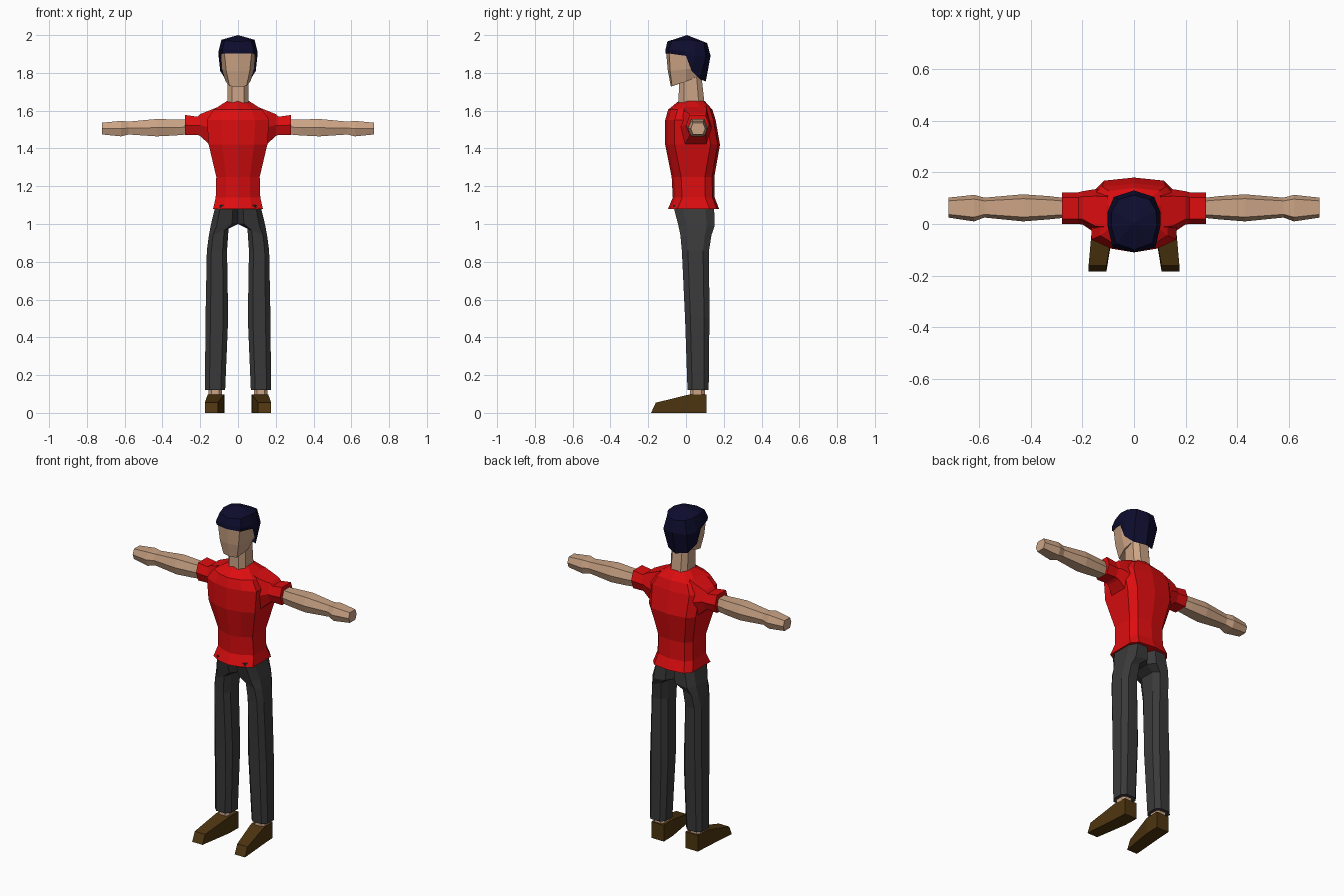
import bpy, bmesh

if "Cube" in bpy.data.objects:
    bpy.data.objects.remove(bpy.data.objects["Cube"])


def material(name, rgb):
    m = bpy.data.materials.new(name)
    m.diffuse_color = (*rgb, 1)
    m.use_nodes = True
    m.node_tree.nodes["Principled BSDF"].inputs["Base Color"].default_value = m.diffuse_color
    return m


RED = material("red cloth", (0.72, 0.004, 0.005))
SKIN = material("skin", (0.60, 0.37, 0.235))
NAVY = material("dark navy hair", (0.004, 0.004, 0.028))
GREY = material("charcoal cloth", (0.042, 0.042, 0.042))
BROWN = material("brown leather", (0.075, 0.035, 0.005))


def loft(name, mat, rings, mirror=False, start_cap=True, apex=None):
    """Skin a list of closed rings; optionally end in a point and mirror in x."""
    bm = bmesh.new()
    rows = [[bm.verts.new(p) for p in r] for r in rings]
    n = len(rows[0])
    for a, b in zip(rows, rows[1:]):
        for i in range(n):
            j = (i + 1) % n
            bm.faces.new((a[i], a[j], b[j], b[i]))
    if start_cap:
        bm.faces.new(rows[0][::-1])
    if apex:
        tip = bm.verts.new(apex)
        for i in range(n):
            bm.faces.new((rows[-1][i], rows[-1][(i + 1) % n], tip))
    else:
        bm.faces.new(rows[-1])
    bmesh.ops.recalc_face_normals(bm, faces=bm.faces)
    me = bpy.data.meshes.new(name)
    bm.to_mesh(me)
    bm.free()
    me.materials.append(mat)
    ob = bpy.data.objects.new(name, me)
    bpy.context.collection.objects.link(ob)
    if mirror:
        mod = ob.modifiers.new("mirror", 'MIRROR')
        mod.use_mirror_merge = False
    return ob


def whole(half):
    """Complete a half ring that runs from front centre to back centre."""
    return half + [(-x, y, z) for x, y, z in half[-2:0:-1]]


def octagon(z, x0, x1, y0, y1, c=0.22):
    """Horizontal rectangle with cut corners."""
    dx, dy = (x1 - x0) * c, (y1 - y0) * c
    return [(x0 + dx, y0, z), (x1 - dx, y0, z), (x1, y0 + dy, z), (x1, y1 - dy, z),
            (x1 - dx, y1, z), (x0 + dx, y1, z), (x0, y1 - dy, z), (x0, y0 + dy, z)]


def hexagon(x, y0, y1, z0, z1, k=0.16):
    """Limb section across x, with flat top and bottom."""
    d, m = (y1 - y0) * k, (z0 + z1) / 2
    return [(x, y0, m), (x, y0 + d, z1), (x, y1 - d, z1),
            (x, y1, m), (x, y1 - d, z0), (x, y0 + d, z0)]


# Shirt body: height, half width, front, back
def torso(z, w, f, b):
    return whole([(0, f, z), (w * .55, f + .015, z), (w, f + .05, z),
                  (w, b - .05, z), (w * .75, b - .012, z), (0, b, z)])


loft("shirt_body", RED, [torso(*r) for r in (
    (1.08, .132, -.095, .175), (1.14, .118, -.07, .152), (1.25, .115, -.076, .15),
    (1.42, .155, -.11, .18), (1.55, .165, -.11, .157),
    (1.605, .13, -.095, .14), (1.65, .06, -.04, .10))])

# Sleeves
loft("sleeves", RED, [hexagon(*r) for r in (
    (.10, -.04, .135, 1.41, 1.622), (.15, -.035, .135, 1.42, 1.602),
    (.20, -.002, .127, 1.465, 1.582), (.215, 0, .123, 1.472, 1.568),
    (.28, 0, .123, 1.47, 1.577))], mirror=True)

# Bare arms with closed hands
loft("arms", SKIN, [hexagon(*r) for r in (
    (.26, .025, .10, 1.475, 1.552), (.33, .018, .108, 1.469, 1.553),
    (.43, .01, .115, 1.464, 1.556), (.58, .025, .102, 1.474, 1.542),
    (.62, .01, .113, 1.464, 1.546), (.72, .025, .102, 1.474, 1.536))], mirror=True)

# Trousers: each leg starts at the centre line under the shirt
hip = octagon(1.0, 0, .145, -.04, .152)
hip = [(x, y, z - (.01 if x > .07 else 0)) for x, y, z in hip]
thigh = [(x, y, .975 - (x - .05) * .4)
         for x, y, z in octagon(0, .05, .155, -.03, .135)]
loft("trousers", GREY, [octagon(1.10, 0, .118, -.068, .148), hip, thigh,
                        octagon(.86, .058, .165, -.022, .122),
                        octagon(.50, .052, .172, -.005, .124),
                        octagon(.12, .068, .175, .008, .120)], mirror=True)

# Ankles and shoes
loft("ankles", SKIN, [octagon(.08, .082, .155, .02, .10),
                      octagon(.14, .088, .155, .02, .10)], mirror=True)


def shoe_section(y0, y1, x0, x1, h):
    return [(x0, y0, 0), (x1, y0, 0), (x1, y1, h), (x0, y1, h)]


loft("shoes", BROWN, [shoe_section(*r) for r in (
    (.108, .108, .072, .155, .098), (.02, .02, .074, .16, .098),
    (-.185, -.16, .107, .176, .054))], mirror=True)

# Neck
loft("neck", SKIN, [octagon(1.62, -.056, .056, -.04, .10),
                    octagon(1.80, -.056, .056, -.036, .08)])

# Head, from jaw to crown
loft("head", SKIN, [whole(r) for r in (
    [(0, -.08, 1.727), (.045, -.074, 1.73), (.066, 0, 1.755), (.055, .06, 1.78), (0, .08, 1.78)],
    [(0, -.096, 1.81), (.062, -.084, 1.81), (.086, 0, 1.82), (.07, .07, 1.82), (0, .09, 1.82)],
    [(0, -.105, 1.905), (.072, -.088, 1.905), (.092, 0, 1.905), (.08, .07, 1.90), (0, .1, 1.90)],
    [(0, -.07, 1.95), (.05, -.05, 1.95), (.07, 0, 1.95), (.05, .05, 1.95), (0, .07, 1.95)])])

# Hair shell: lower edge dips behind the ears to the nape
loft("hair", NAVY, [whole(r) for r in (
    [(0, -.109, 1.903), (.08, -.092, 1.903), (.098, 0, 1.89),
     (.094, .03, 1.81), (.066, .075, 1.765), (0, .105, 1.755)],
    [(0, -.108, 1.925), (.083, -.09, 1.925), (.103, -.005, 1.915),
     (.103, .045, 1.89), (.078, .105, 1.885), (0, .13, 1.89)],
    [(0, -.099, 1.966), (.07, -.075, 1.97), (.088, -.01, 1.975),
     (.086, .05, 1.972), (.06, .095, 1.965), (0, .112, 1.958)])],
    start_cap=False, apex=(0, .005, 2.0))
